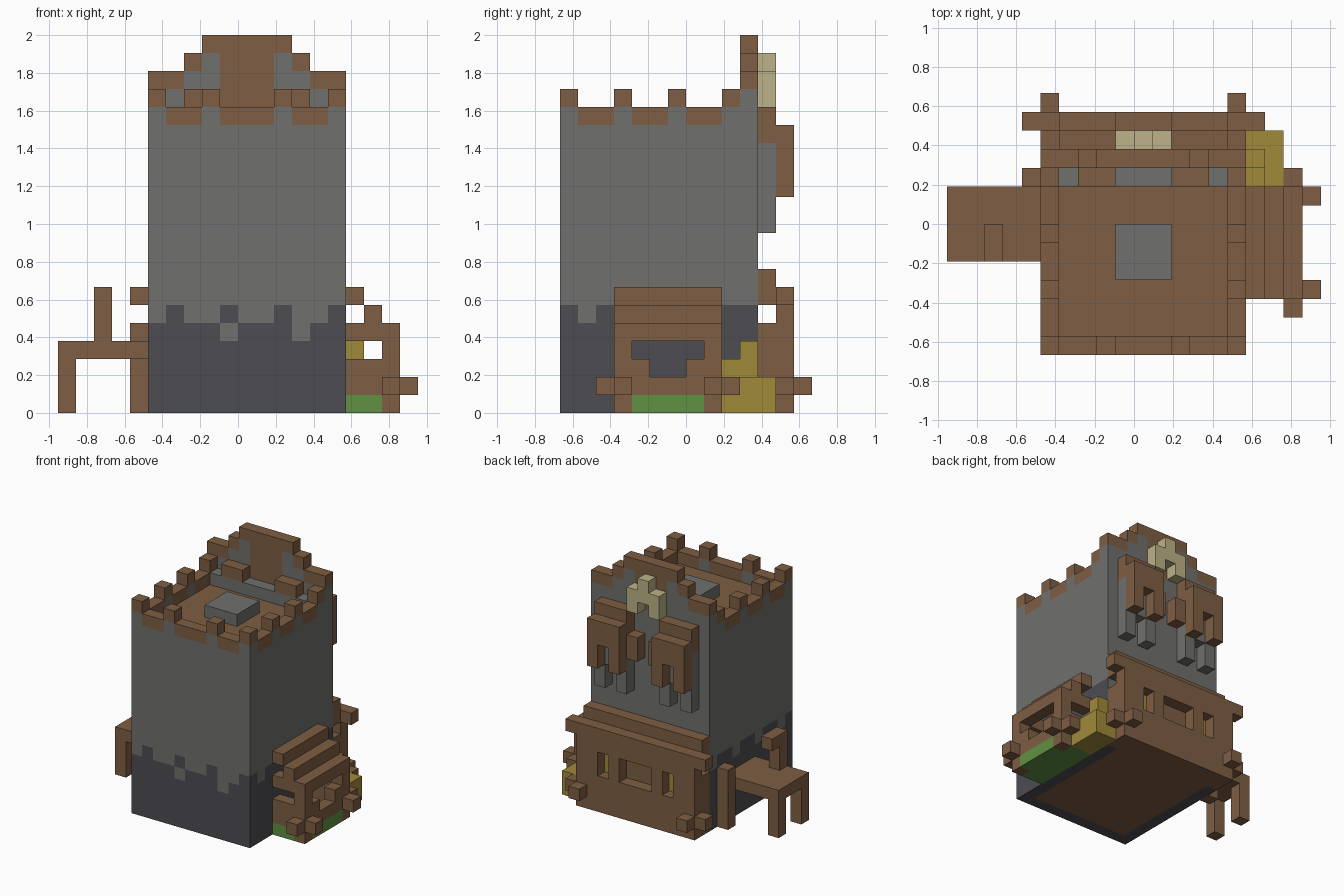
import bpy, bmesh
from mathutils import Vector

S = 2 / 21  # edge of one building block

cube = bpy.data.objects.get("Cube")
if cube:
    bpy.data.objects.remove(cube, do_unlink=True)


def material(name, rgb):
    lin = [((c / 255 + 0.055) / 1.055) ** 2.4 for c in rgb] + [1]
    m = bpy.data.materials.new(name)
    m.use_nodes = True
    m.diffuse_color = lin
    m.node_tree.nodes["Principled BSDF"].inputs["Base Color"].default_value = lin
    return m


BROWN = material("brown_wood", (126, 94, 67))
GRAY = material("gray_stone", (112, 112, 110))
DARK = material("dark_stone", (77, 76, 81))
GREEN = material("green_grass", (97, 145, 66))
YELLOW = material("yellow_straw", (160, 138, 58))
CREAM = material("cream_stone", (188, 178, 136))
ALL = [BROWN, GRAY, DARK, GREEN, YELLOW, CREAM]


def block(name, x, y, z, mat, rule=None):
    """Box between block-grid limits; a rule recolours each unit square."""
    bm = bmesh.new()
    bmesh.ops.create_cube(bm, size=1)
    for v in bm.verts:
        v.co = Vector([lim[0] if c < 0 else lim[1] for c, lim in zip(v.co, (x, y, z))])
    if rule:
        for axis, lim in enumerate((x, y, z)):
            for cut in range(lim[0] + 1, lim[1]):
                co, no = Vector((0, 0, 0)), Vector((0, 0, 0))
                co[axis], no[axis] = cut, 1
                bmesh.ops.bisect_plane(bm, geom=bm.verts[:] + bm.edges[:] + bm.faces[:],
                                       plane_co=co, plane_no=no)
    bm.normal_update()
    for f in bm.faces:
        use = mat
        if rule:
            cell = f.calc_center_median() - f.normal / 2
            use = rule(*[int(c) for c in cell], f.normal)
        f.material_index = ALL.index(use)
    for v in bm.verts:
        v.co = (v.co - Vector((10, 7, 0))) * S
    me = bpy.data.meshes.new(name)
    bm.to_mesh(me)
    bm.free()
    for m in ALL:
        me.materials.append(m)
    ob = bpy.data.objects.new(name, me)
    bpy.context.collection.objects.link(ob)
    return ob


def cell(name, i, j, k, mat=BROWN):
    return block(name, (i, i + 1), (j, j + 1), (k, k + 1), mat)


FRONT = (5, 8, 12, 15)   # merlon columns on the front
SIDE = (0, 3, 6, 9)      # merlon columns on the sides


# Tower body: dark foot with a ragged edge, wooden roof deck and underside
def tower_rule(i, j, k, n):
    if n.z > 0.5:
        return BROWN
    if n.z < -0.5:
        return BROWN if 5 < i < 15 and 0 < j else DARK
    if n.y < -0.5:
        if (i, k) in ((9, 4), (13, 4)):
            return GRAY
        top = 6 if i in (6, 9, 12, 15) else 5
    elif n.x > 0.5:
        top = 5 if j == 1 else 6
    else:
        top = 6 if j % 3 != 1 else 5
    return DARK if k < top else GRAY


block("tower", (5, 16), (0, 11), (0, 16), GRAY, tower_rule)


# Parapet: stone under the merlons, wood in the gaps
def front_rule(i, j, k, n):
    return BROWN if n.z > 0.5 or i not in FRONT else GRAY


def side_rule(i, j, k, n):
    return BROWN if n.z > 0.5 or j not in SIDE else GRAY


block("front_parapet", (5, 16), (0, 1), (16, 17), BROWN, front_rule)
for side, i in (("right", 5), ("left", 15)):
    block(side + "_parapet", (i, i + 1), (1, 10), (16, 17), BROWN, side_rule)
    for j in SIDE:
        cell(side + "_merlon", i, j, 17)
for i in FRONT[1:3]:
    cell("front_merlon", i, 0, 17)


# Stepped rear wall with stone patches
def rear_rule(i, j, k, n):
    d = abs(i - 10)
    if n.z > 0.5:
        return BROWN
    stone = k == 16 or (k == 17 and d > 1) or (k == 18 and d in (2, 3)) or (k == 19 and d == 2)
    return GRAY if stone else BROWN


for x0, x1, top in ((5, 7, 19), (7, 8, 20), (8, 13, 21), (13, 14, 20), (14, 16, 19)):
    block("rear_wall", (x0, x1), (10, 11), (16, top), BROWN, rear_rule)
block("rear_ledge", (6, 15), (9, 10), (16, 17), GRAY)
for x in (7, 12):
    block("roof_crate", (x, x + 2), (9, 10), (17, 18), BROWN)
block("roof_hatch", (9, 12), (4, 7), (16, 17), GRAY)

# Cream arch on the rear wall
for i in (9, 11):
    block("arch_leg", (i, i + 1), (11, 12), (17, 19), CREAM)
block("arch_crown", (10, 11), (11, 12), (18, 20), CREAM)

# Hanging bays at the back, on stone brackets
for x in (6, 12):
    block("bay_roof", (x, x + 3), (11, 12), (15, 17), BROWN)
    block("bay_front", (x, x + 3), (12, 13), (14, 16), BROWN)
    block("bay_backing", (x, x + 3), (11, 12), (12, 15), GRAY)
    for i in (x, x + 2):
        block("bay_leg", (i, i + 1), (12, 13), (12, 14), BROWN)
        block("bay_bracket", (i, i + 1), (11, 12), (10, 12), GRAY)
for i in (9, 11):
    block("bay_post", (i, i + 1), (11, 12), (13, 15), BROWN)

# Rear house: backing, pierced outer wall, stepped roof
block("rear_house_core", (5, 16), (11, 12), (0, 5), BROWN)
block("rear_house_base", (5, 16), (12, 13), (0, 3), BROWN)
for x0, x1 in ((5, 7), (8, 9), (12, 13), (14, 16)):
    block("rear_house_pier", (x0, x1), (12, 13), (3, 5), BROWN)
block("rear_house_lintel", (5, 16), (12, 13), (5, 6), BROWN)
block("rear_house_eave", (4, 17), (12, 13), (6, 7), BROWN)
block("rear_house_ridge", (5, 16), (11, 12), (6, 8), BROWN)
for i in (7, 13):
    block("rear_window", (i, i + 1), (12, 12.08), (3, 5), YELLOW)
for i, j in ((4, 12), (5, 13), (15, 13), (16, 12)):
    cell("rear_house_knob", i, j, 1)

# Side house: grass plinth, posts, walls with an opening, stepped roof
block("plinth", (16, 18), (3, 9), (0, 1), GREEN)
block("plinth_edge", (18, 19), (4, 8), (0, 1), GREEN)
for j in (3, 8):
    cell("corner_post", 18, j, 0)
    block("gable_wall", (16, 18), (j, j + 1), (1, 3), BROWN)
    block("gable_beam", (16, 18), (j, j + 1), (4, 5), BROWN)
    cell("window_jamb", 18, j, 3)
    cell("side_knob", 19, j, 1)
    cell("end_knob", 18, 2 if j == 3 else 9, 1)
block("side_sill", (18, 19), (3, 9), (1, 2), BROWN)
for y in (3, 7):
    block("side_wall", (18, 19), (y, y + 2), (2, 3), BROWN)
for step in range(3):
    block("roof_step", (16 + step, 17 + step), (3, 9), (6 - step, 7 - step), BROWN)

# Straw pile between the two houses
block("straw_base", (16, 18), (9, 12), (0, 2), YELLOW)
block("straw_middle", (16, 17), (9, 11), (2, 3), YELLOW)
cell("straw_top", 16, 10, 3, YELLOW)

# Table with a stand, and a post by the wall
block("table_top", (0, 5), (5, 9), (3, 4), BROWN)
for j in (5, 8):
    block("table_leg", (0, 1), (j, j + 1), (0, 3), BROWN)
block("stand_stem", (2, 3), (5, 6), (4, 6), BROWN)
block("stand_head", (2, 3), (5, 7), (6, 7), BROWN)
block("wall_post", (4, 5), (9, 10), (0, 5), BROWN)
